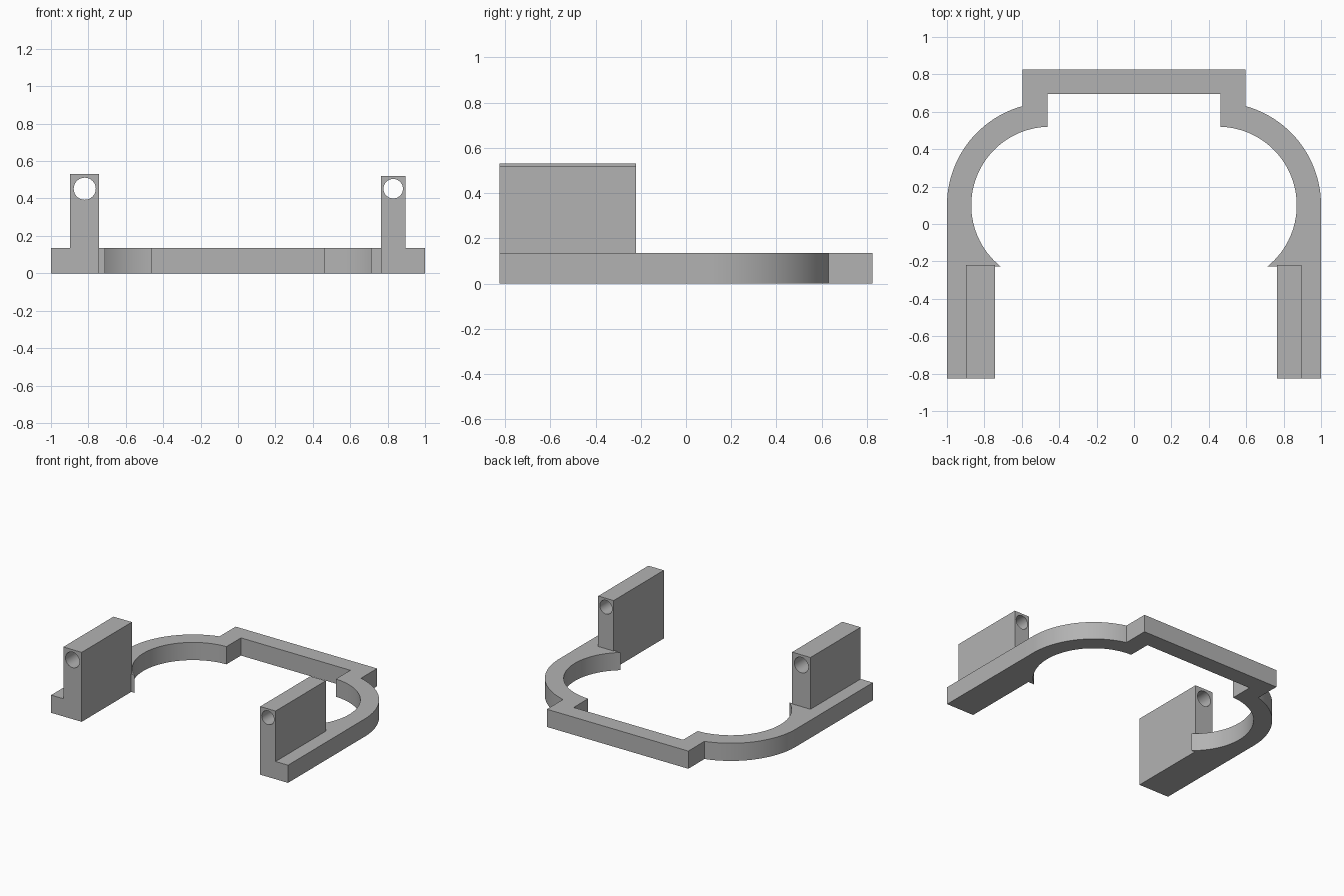
import bpy, bmesh, math
from mathutils import Vector, Matrix

cube = bpy.data.objects.get("Cube")
if cube:
    bpy.data.objects.remove(cube, do_unlink=True)

# Single plain grey
grey = bpy.data.materials.new("plain grey")
grey.use_nodes = True
colour = (0.45, 0.45, 0.45, 1)
grey.diffuse_color = colour
grey.node_tree.nodes["Principled BSDF"].inputs["Base Color"].default_value = colour

BASE = 0.135    # frame thickness
FRONT, BACK = -0.825, 0.825
POST_END = -0.22


def arc(cx, cy, r, start, end, steps=40):
    """Points along an arc, angles in radians."""
    return [(cx + r * math.cos(start + (end - start) * i / steps),
             cy + r * math.sin(start + (end - start) * i / steps))
            for i in range(steps + 1)]


def extruded(name, loops, depth, matrix):
    """Fill an outline with optional holes, extrude it and place it."""
    bm = bmesh.new()
    edges = []
    for loop in loops:
        verts = [bm.verts.new((x, y, 0)) for x, y in loop]
        edges += [bm.edges.new((v, verts[i - 1])) for i, v in enumerate(verts)]
    if len(loops) == 1:
        bm.faces.new(verts)
    else:
        bmesh.ops.triangle_fill(bm, edges=edges, use_beauty=True,
                                normal=(0, 0, 1))
    result = bmesh.ops.extrude_face_region(bm, geom=bm.faces[:],
                                           use_keep_orig=True)
    top = [g for g in result["geom"] if isinstance(g, bmesh.types.BMVert)]
    bmesh.ops.translate(bm, verts=top, vec=Vector((0, 0, depth)))
    bmesh.ops.transform(bm, matrix=matrix, verts=bm.verts[:])
    bmesh.ops.recalc_face_normals(bm, faces=bm.faces[:])
    mesh = bpy.data.meshes.new(name)
    bm.to_mesh(mesh)
    bm.free()
    mesh.materials.append(grey)
    obj = bpy.data.objects.new(name, mesh)
    bpy.context.collection.objects.link(obj)
    bpy.ops.object.select_all(action='DESELECT')
    obj.select_set(True)
    bpy.context.view_layer.objects.active = obj
    bpy.ops.object.shade_smooth_by_angle(angle=math.radians(30))
    return obj


def half_outline(leg_inner):
    """One side of the frame, from the back bar round to its inner corner."""
    cx, cy, outer, inner = 0.45, 0.1, 0.55, 0.42
    outer_start = math.acos((0.597 - cx) / outer)
    tip = -math.asin((cy + 0.228) / inner)
    inner_end = math.acos((0.462 - cx) / inner)
    return ([(0.597, BACK)] + arc(cx, cy, outer, outer_start, 0)
            + [(1, FRONT), (leg_inner, FRONT), (leg_inner, -0.228)]
            + arc(cx, cy, inner, tip, inner_end)
            + [(0.462, 0.695)])


# Flat open frame: both arms, both bows and the back bar
left_side = half_outline(0.765)
right_side = [(-x, y) for x, y in reversed(half_outline(0.742))]
extruded("frame", [left_side + right_side], BASE, Matrix.Identity(4))

# Upright posts with a bore running front to back
to_upright = (Matrix.Translation((0, POST_END, 0))
              @ Matrix.Rotation(math.pi / 2, 4, 'X'))
for name, x0, x1, top, radius in (("left_post", 0.765, 0.895, 0.52, 0.052),
                                  ("right_post", -0.897, -0.742, 0.53, 0.059)):
    outline = [(x0, BASE), (x1, BASE), (x1, top), (x0, top)]
    bore = arc((x0 + x1) / 2, 0.452, radius, 0, math.tau, 48)[:-1]
    extruded(name, [outline, bore], POST_END - FRONT, to_upright)
